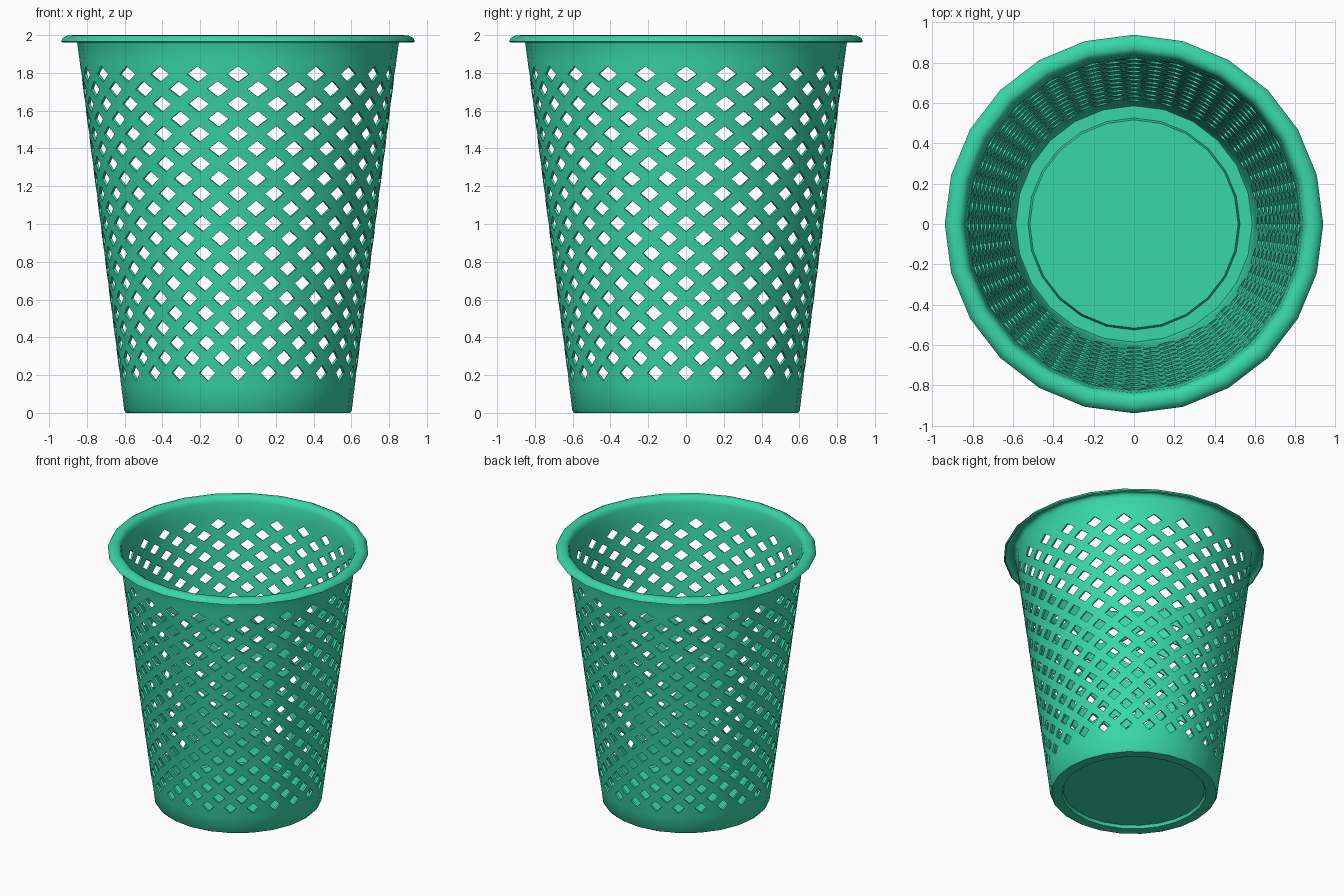
import bpy, bmesh
from math import sin, cos, radians

if "Cube" in bpy.data.objects:
    bpy.data.objects.remove(bpy.data.objects["Cube"])

N = 24                 # sides, and holes per row
STEP = 360 / N
ROWS = 21
Z_TOP, PITCH = 1.793, 0.0791
HOLE = 0.53            # hole size relative to its diamond cell
THICK = 0.014

bm = bmesh.new()


def wall_r(z):
    return 0.6 + 0.128 * z


def point(r, deg, z):
    a = radians(deg - 90)
    return bm.verts.new((r * cos(a), r * sin(a), z))


def ring(r, z, offset=0.0):
    return [point(r, (k + offset) * STEP, z) for k in range(N)]


def bridge(lower, upper):
    for k in range(N):
        n = (k + 1) % N
        bm.faces.new((lower[k], lower[n], upper[n], upper[k]))


# Lattice nodes: staggered rings from one above the top hole row to one below the last
def row_z(i):
    return Z_TOP - i * PITCH


nodes = {}
for i in range(-1, ROWS + 1):
    nodes[i] = ring(wall_r(row_z(i)), row_z(i), 0.0 if i % 2 else 0.5)

# Diamond cells with a diamond hole in each
for i in range(ROWS):
    z = row_z(i)
    shift = i % 2
    for k in range(N):
        mid = k + 0.5 * shift
        if shift:
            left, right = nodes[i][k], nodes[i][(k + 1) % N]
            up, down = nodes[i - 1][k], nodes[i + 1][k]
        else:
            left, right = nodes[i][k - 1], nodes[i][k]
            up, down = nodes[i - 1][k], nodes[i + 1][k]
        outer = [down, right, up, left]
        inner = []
        for da, dz in ((0, -1), (0.5, 0), (0, 1), (-0.5, 0)):
            hz = z + dz * PITCH * HOLE
            inner.append((wall_r(hz), (mid + da * HOLE) * STEP, hz))
        if shift:
            # odd rows sit between the even columns
            outer = [nodes[i + 1][k], right, nodes[i - 1][k], left]
        inner = [point(*p) for p in inner]
        for j in range(4):
            m = (j + 1) % 4
            bm.faces.new((outer[j], outer[m], inner[m], inner[j]))

# Triangles closing the zigzag at the top and bottom of the lattice
for k in range(N):
    n = (k + 1) % N
    bm.faces.new((nodes[0][k], nodes[-1][n], nodes[-1][k]))
    bm.faces.new((nodes[ROWS][k], nodes[ROWS][n], nodes[ROWS - 1][k]))

# Solid upper band and rolled rim
prev = nodes[-1]
for r, z in ((0.851, 1.955), (0.860, 1.978), (0.874, 1.986),
             (0.900, 1.984), (0.917, 1.976), (0.925, 1.960)):
    cur = ring(r, z)
    bridge(prev, cur)
    prev = cur

# Solid lower band, foot ring and raised floor panel
prev = nodes[ROWS]
for r, z in ((0.602, 0.012), (0.592, 0.0), (0.518, 0.0), (0.508, 0.022)):
    cur = ring(r, z)
    bridge(cur, prev)
    prev = cur
floor = bm.faces.new(prev[::-1])

bmesh.ops.recalc_face_normals(bm, faces=bm.faces[:])
floor.normal_update()
if floor.normal.z > 0:
    bmesh.ops.reverse_faces(bm, faces=bm.faces[:])

mesh = bpy.data.meshes.new("lattice_basket")
bm.to_mesh(mesh)
bm.free()
basket = bpy.data.objects.new("lattice_basket", mesh)
bpy.context.collection.objects.link(basket)

# Wall thickness, inwards
solid = basket.modifiers.new("thickness", "SOLIDIFY")
solid.thickness = THICK
solid.offset = -1
bpy.context.view_layer.objects.active = basket
basket.select_set(True)
bpy.ops.object.modifier_apply(modifier=solid.name)
bpy.ops.object.shade_smooth_by_angle(angle=radians(40))

# Green plastic
green = bpy.data.materials.new("green_plastic")
green.diffuse_color = (0.04, 0.68, 0.39, 1)
green.use_nodes = True
green.node_tree.nodes["Principled BSDF"].inputs["Base Color"].default_value = green.diffuse_color
basket.data.materials.append(green)
